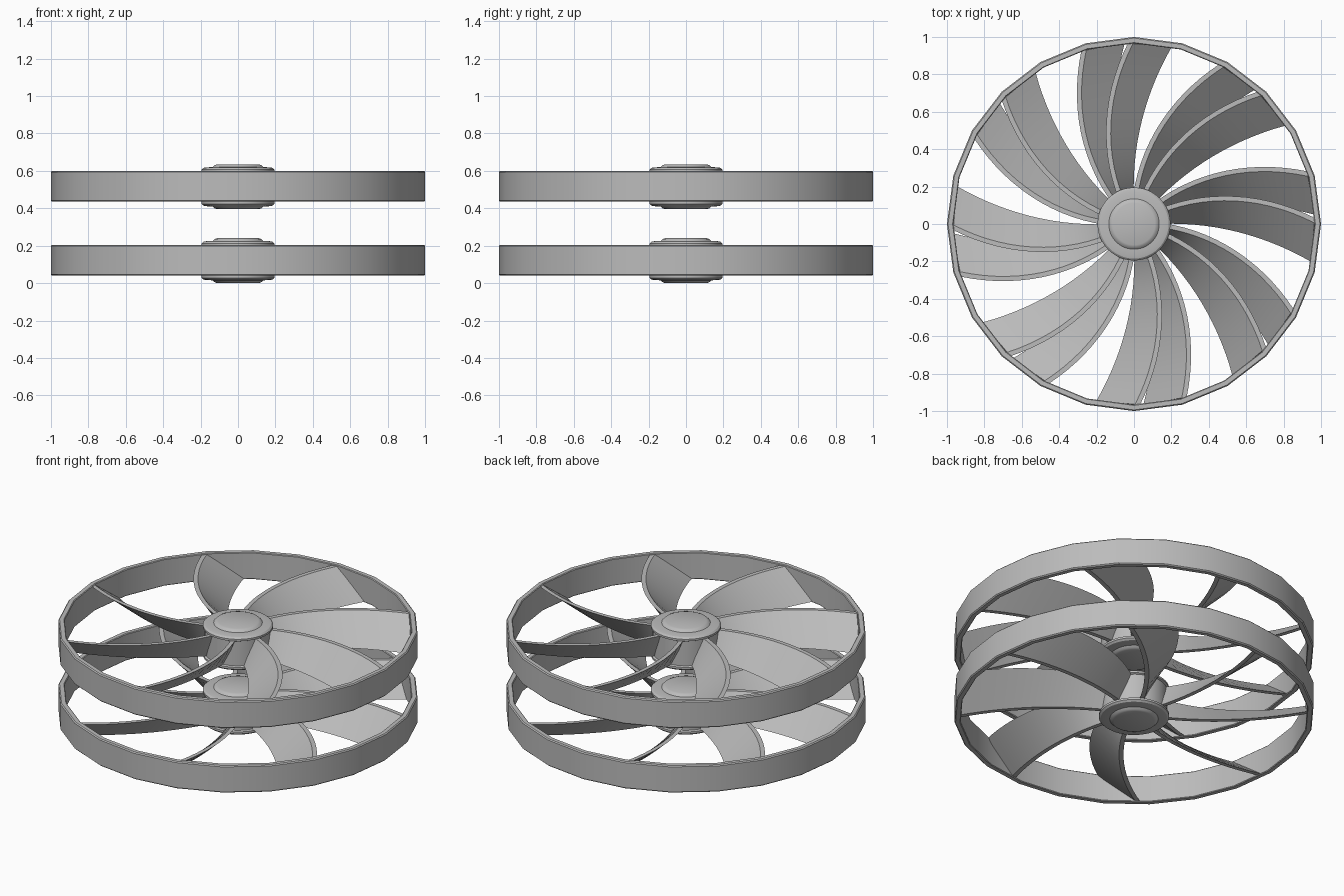
import bpy, bmesh, math
from mathutils import Vector

cube = bpy.data.objects.get("Cube")
if cube:
    bpy.data.objects.remove(cube, do_unlink=True)

grey = bpy.data.materials.new("plain_grey")
grey.use_nodes = True
colour = (0.5, 0.5, 0.5, 1)
grey.diffuse_color = colour
grey.node_tree.nodes["Principled BSDF"].inputs["Base Color"].default_value = colour


def finish(bm, name, angle):
    bmesh.ops.recalc_face_normals(bm, faces=bm.faces)
    mesh = bpy.data.meshes.new(name)
    bm.to_mesh(mesh)
    bm.free()
    mesh.materials.append(grey)
    obj = bpy.data.objects.new(name, mesh)
    bpy.context.collection.objects.link(obj)
    bpy.ops.object.select_all(action='DESELECT')
    obj.select_set(True)
    bpy.context.view_layer.objects.active = obj
    bpy.ops.object.shade_smooth_by_angle(angle=math.radians(angle))
    return obj


def lathe(name, profile, sides, closed, angle=30):
    """Spin an (r, z) profile round the z axis."""
    bm = bmesh.new()
    rings = []
    for r, z in profile:
        rings.append([bm.verts.new((r * math.cos(a), r * math.sin(a), z))
                      for a in (math.tau * i / sides for i in range(sides))])
    pairs = list(zip(rings, rings[1:]))
    if closed:
        pairs.append((rings[-1], rings[0]))
    else:
        bm.faces.new(rings[0])
        bm.faces.new(rings[-1])
    for a, b in pairs:
        for i in range(sides):
            j = (i + 1) % sides
            bm.faces.new((a[i], a[j], b[j], b[i]))
    return finish(bm, name, angle)


def blades(name, turn, count=8, steps=14, half=0.0125):
    """Spiral blades whose lower edge trails the upper edge."""
    def edge(s, start, sweep, z, base):
        r = 0.15 + 0.82 * s
        a = base + math.radians(start + sweep * s)
        return Vector((r * math.cos(a), r * math.sin(a), z))

    bm = bmesh.new()
    for k in range(count):
        base = math.tau * k / count + math.radians(turn)
        loops = []
        for i in range(steps + 1):
            s = i / steps
            loop = []
            for start, sweep, z, signs in ((27, -26, 0.198, (1, -1)),
                                           (5, -16.3, 0.045, (-1, 1))):
                p = edge(s, start, sweep, z, base)
                t = (edge(s + 0.01, start, sweep, z, base) - p).normalized()
                side = Vector((-t.y, t.x, 0)) * half
                loop += [bm.verts.new(p + side * sign) for sign in signs]
            loops.append(loop)
        for a, b in zip(loops, loops[1:]):
            for i in range(4):
                j = (i + 1) % 4
                bm.faces.new((a[i], a[j], b[j], b[i]))
        bm.faces.new(loops[0])
        bm.faces.new(loops[-1])
    return finish(bm, name, 35)


# Rim section with small chamfers, and the upper half of the hub profile
rim = [(0.97, 0.04), (0.994, 0.04), (1, 0.046), (1, 0.199),
       (0.994, 0.205), (0.97, 0.205), (0.966, 0.201), (0.966, 0.044)]
hub_half = [(0.185, 0.075), (0.195, 0.08), (0.195, 0.092), (0.185, 0.101),
            (0.17, 0.104), (0.135, 0.105), (0.125, 0.115), (0.112, 0.12)]
middle = 0.12
hub = ([(r, middle - h) for r, h in reversed(hub_half)]
       + [(r, middle + h) for r, h in hub_half])

# Two stacked wheels, the lower one turned by one rim side
for label, height, turn in (("lower", 0, 15), ("upper", 0.395, 0)):
    parts = (lathe(label + "_rim", rim, 24, True),
             lathe(label + "_hub", hub, 48, False),
             blades(label + "_blades", turn))
    for part in parts:
        part.location.z = height
